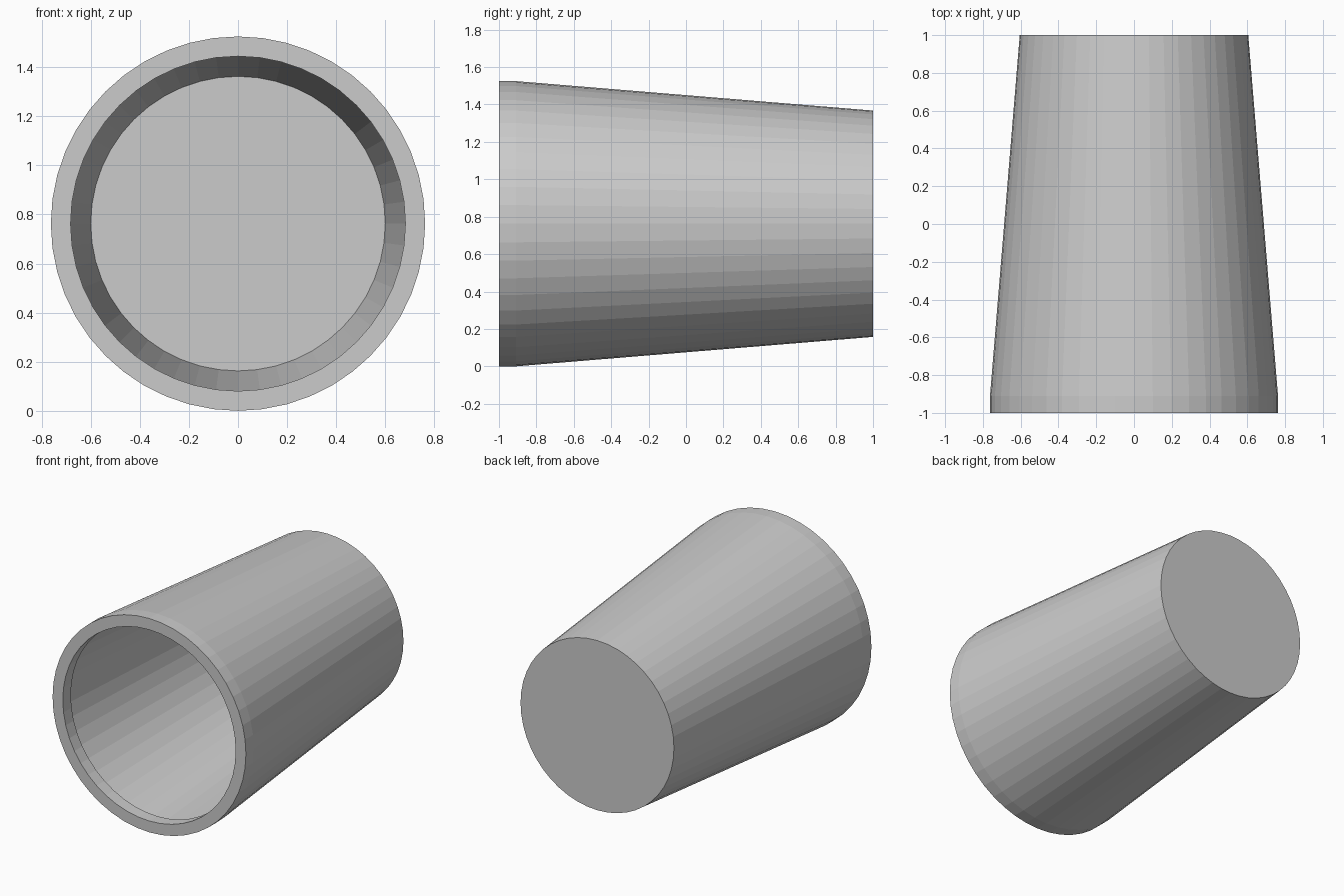
import bpy
import bmesh
from math import cos, sin, tau

if "Cube" in bpy.data.objects:
    bpy.data.objects.remove(bpy.data.objects["Cube"])

SIDES = 48
AXIS_Z = 0.7625      # height of the cup's axis, lying on its side


def lathe(name, profile, closed=False):
    """Revolve (radius, y) points around the cup axis; cap open profile ends."""
    bm = bmesh.new()
    rings = []
    for r, y in profile:
        rings.append([bm.verts.new((r * cos(tau * i / SIDES), y,
                                    AXIS_Z + r * sin(tau * i / SIDES)))
                      for i in range(SIDES)])
    pairs = list(zip(rings, rings[1:]))
    if closed:
        pairs.append((rings[-1], rings[0]))
    for a, b in pairs:
        for i in range(SIDES):
            j = (i + 1) % SIDES
            bm.faces.new((a[i], a[j], b[j], b[i]))
    if not closed:
        bm.faces.new(rings[0])
        bm.faces.new(rings[-1])
    bmesh.ops.recalc_face_normals(bm, faces=bm.faces)
    mesh = bpy.data.meshes.new(name)
    bm.to_mesh(mesh)
    bm.free()
    obj = bpy.data.objects.new(name, mesh)
    bpy.context.collection.objects.link(obj)
    return obj


# Whole cup: outer wall, straight rim band with inward lip, thin hollow inside
lathe("cup", [
    (0.605, 1.0),       # outside of the base
    (0.7625, -0.91),    # tapered wall meets rim band
    (0.7625, -1.0),     # rim front, outer edge
    (0.682, -1.0),      # rim front, inner edge
    (0.682, -0.91),     # back of the lip
    (0.757, -0.91),     # inner wall behind the lip
    (0.600, 0.995),     # inside of the base
])
